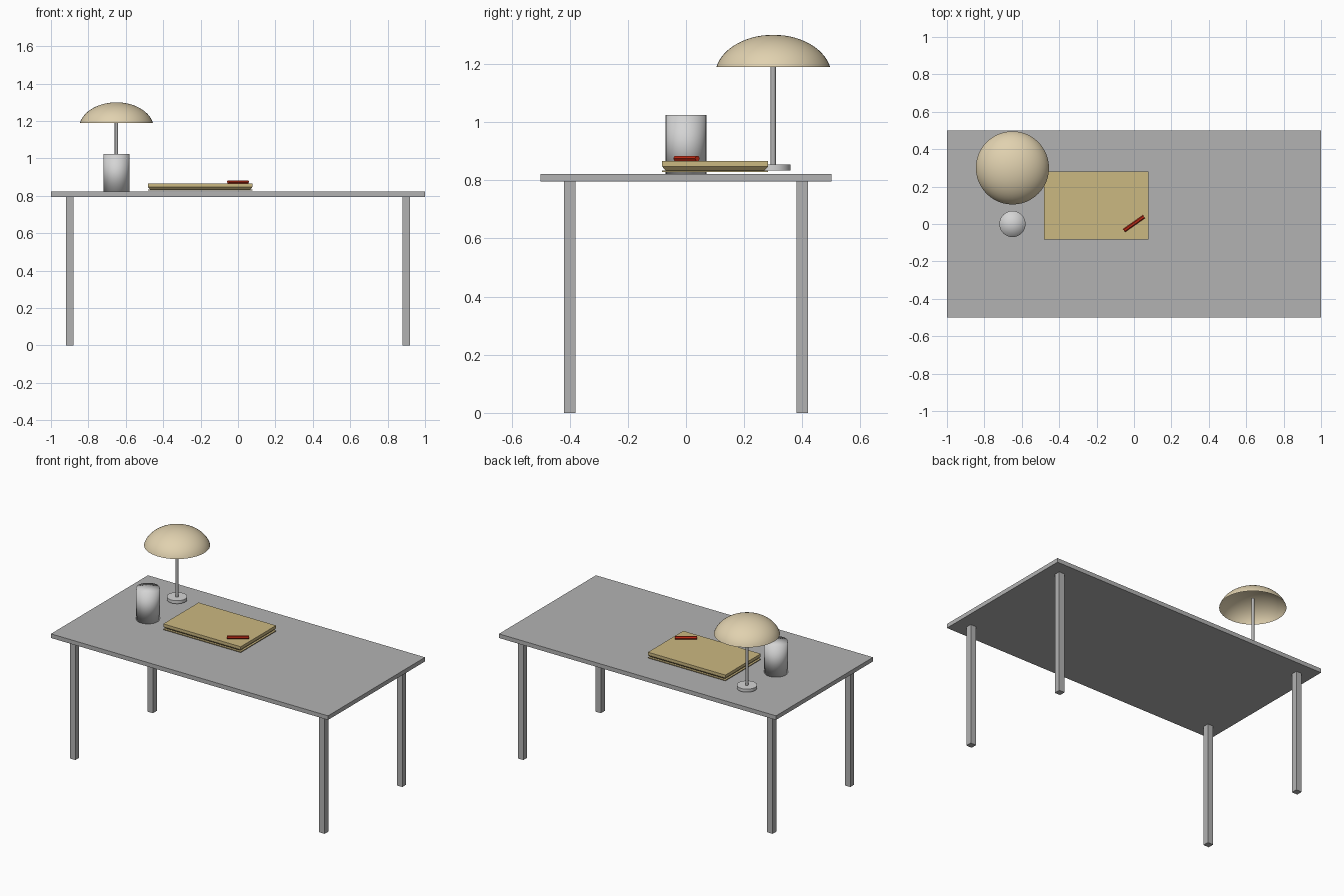
import bpy, bmesh, math
from mathutils import Matrix

if "Cube" in bpy.data.objects:
    bpy.data.objects.remove(bpy.data.objects["Cube"])


def material(name, rgb):
    m = bpy.data.materials.new(name)
    m.diffuse_color = (*rgb, 1)
    m.use_nodes = True
    m.node_tree.nodes["Principled BSDF"].inputs["Base Color"].default_value = m.diffuse_color
    return m


GREY = material("table grey", (0.45, 0.45, 0.45))
PALE = material("pale grey", (0.66, 0.66, 0.66))
CREAM = material("cream", (0.75, 0.64, 0.43))
TAN = material("tan", (0.60, 0.48, 0.22))
RED = material("red", (0.55, 0.025, 0.008))


def finish(name, bm, mat, smooth=None):
    bmesh.ops.recalc_face_normals(bm, faces=bm.faces)
    me = bpy.data.meshes.new(name)
    bm.to_mesh(me)
    bm.free()
    me.materials.append(mat)
    ob = bpy.data.objects.new(name, me)
    bpy.context.collection.objects.link(ob)
    if smooth is not None:
        bpy.ops.object.select_all(action='DESELECT')
        bpy.context.view_layer.objects.active = ob
        ob.select_set(True)
        bpy.ops.object.shade_smooth_by_angle(angle=math.radians(smooth))
    return ob


def box(name, x, y, z, mat):
    """Box from (min, max) pairs."""
    bm = bmesh.new()
    size = [b - a for a, b in (x, y, z)]
    mid = [(a + b) / 2 for a, b in (x, y, z)]
    bmesh.ops.create_cube(bm, size=1, matrix=Matrix.Translation(mid) @ Matrix.Diagonal((*size, 1)))
    return finish(name, bm, mat)


def cylinder(name, x, y, z0, z1, r, mat, sides=32, smooth=40, fan=False):
    bm = bmesh.new()
    bmesh.ops.create_cone(bm, cap_ends=True, cap_tris=fan, segments=sides, radius1=r, radius2=r,
                          depth=z1 - z0, matrix=Matrix.Translation((x, y, (z0 + z1) / 2)))
    return finish(name, bm, mat, smooth)


# Table top and four square legs
box("table_top", (-1, 1), (-0.5, 0.5), (0.795, 0.822), GREY)
for sx in (-1, 1):
    for sy in (-1, 1):
        x, y = 0.9 * sx, 0.4 * sy
        box("table_leg", (x - 0.02, x + 0.02), (y - 0.02, y + 0.02), (0, 0.795), GREY)

# Lamp: base disc, stem and open dome shade
LX, LY = -0.65, 0.30
cylinder("lamp_base", LX, LY, 0.834, 0.854, 0.06, PALE)
cylinder("lamp_stem", LX, LY, 0.84, 1.25, 0.009, GREY, sides=16)

bm = bmesh.new()
steps, rim = 14, math.radians(78)
profile = []
for i in range(steps + 1):
    t = rim * i / steps
    profile.append(bm.verts.new((LX + 0.2 * math.sin(t), LY, 1.16 + 0.14 * math.cos(t))))
edges = [bm.edges.new(pair) for pair in zip(profile, profile[1:])]
bmesh.ops.spin(bm, geom=profile + edges, cent=(LX, LY, 0), axis=(0, 0, 1),
               angle=math.tau, steps=48, use_merge=True)
bmesh.ops.remove_doubles(bm, verts=bm.verts, dist=0.0005)
finish("lamp_shade", bm, CREAM, 60)

# Cup with soft shading over its rim
cylinder("cup", -0.65, 0, 0.822, 1.025, 0.07, PALE, smooth=180, fan=True)

# Notebook: cover, undercut page block and thin back cover
bm = bmesh.new()
rings = []
for inset, z in ((0, 0.828), (0, 0.833), (0.012, 0.834), (0, 0.847), (0, 0.866)):
    x0, x1, y0, y1 = -0.482 + inset, 0.077 - inset, -0.082 + inset, 0.282 - inset
    rings.append([bm.verts.new((x, y, z)) for x, y in ((x0, y0), (x1, y0), (x1, y1), (x0, y1))])
for a, b in zip(rings, rings[1:]):
    for i in range(4):
        j = (i + 1) % 4
        bm.faces.new((a[i], a[j], b[j], b[i]))
bm.faces.new(rings[0])
bm.faces.new(rings[-1])
finish("notebook", bm, TAN)

# Six-sided pencil lying across the notebook
bm = bmesh.new()
place = (Matrix.Translation((0, 0.002, 0.8747)) @ Matrix.Rotation(math.radians(35), 4, 'Z')
         @ Matrix.Rotation(math.radians(90), 4, 'Y') @ Matrix.Rotation(math.radians(30), 4, 'Z'))
bmesh.ops.create_cone(bm, cap_ends=True, segments=6, radius1=0.01, radius2=0.01, depth=0.13, matrix=place)
# Turn the hexagon so that a flat side rests on the cover
zs = [v.co.z for v in bm.verts]
if max(zs) - min(zs) > 0.019:
    turn = Matrix.Rotation(math.radians(30), 4, 'Z')
    bmesh.ops.transform(bm, matrix=place @ turn @ place.inverted(), verts=bm.verts)
finish("pencil", bm, RED)
